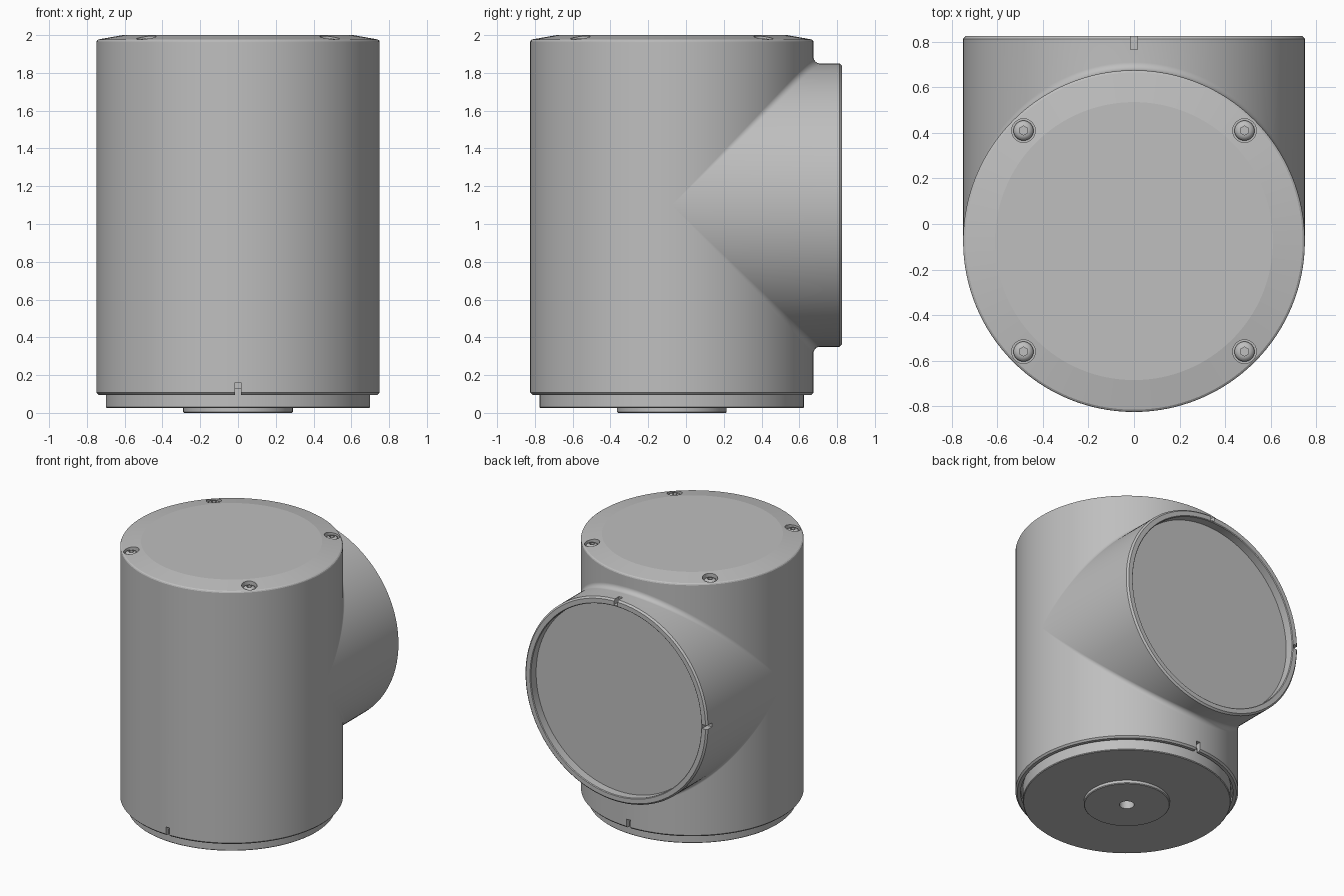
import bpy, bmesh
from math import sin, cos, pi, radians
from mathutils import Vector

SEG = 128            # segments around the large tubes
R = 0.75             # tube radius
FILLET = 0.035       # blend between body and side branch
AXIS_Y = -0.075      # body axis
BRANCH_Z = 1.1       # branch axis height
END_Y = 0.825        # branch mouth

if "Cube" in bpy.data.objects:
    bpy.data.objects.remove(bpy.data.objects["Cube"])

metal = bpy.data.materials.new("light_grey_metal")
metal.use_nodes = True
grey = (0.52, 0.52, 0.52, 1)
metal.diffuse_color = grey
metal.node_tree.nodes["Principled BSDF"].inputs["Base Color"].default_value = grey


def skin(name, rings):
    """Closed surface through a sequence of equal-length rings."""
    bm = bmesh.new()
    rows = [[bm.verts.new(p) for p in ring] for ring in rings]
    n = len(rows[0])
    for a, b in zip(rows, rows[1:]):
        for i in range(n):
            j = (i + 1) % n
            bm.faces.new((a[i], a[j], b[j], b[i]))
    bmesh.ops.remove_doubles(bm, verts=bm.verts, dist=1e-5)
    bmesh.ops.recalc_face_normals(bm, faces=bm.faces)
    mesh = bpy.data.meshes.new(name)
    bm.to_mesh(mesh)
    bm.free()
    mesh.materials.append(metal)
    obj = bpy.data.objects.new(name, mesh)
    bpy.context.collection.objects.link(obj)
    return obj


def lathe(name, profile, x=0, y=AXIS_Y, seg=SEG):
    turns = [2 * pi * i / seg for i in range(seg)]
    return skin(name, [[(x + r * cos(t), y + r * sin(t), z) for t in turns]
                       for r, z in profile])


def select(obj):
    bpy.ops.object.select_all(action='DESELECT')
    obj.select_set(True)
    bpy.context.view_layer.objects.active = obj


def cut(obj, cutter):
    mod = obj.modifiers.new("cut", 'BOOLEAN')
    mod.operation = 'DIFFERENCE'
    mod.solver = 'EXACT'
    mod.object = cutter
    select(obj)
    bpy.ops.object.modifier_apply(modifier=mod.name)
    bpy.data.objects.remove(cutter)


def box(centre, size):
    bpy.ops.mesh.primitive_cube_add(size=1, location=centre)
    obj = bpy.context.object
    obj.scale = size
    obj.hide_render = True
    obj.data.materials.append(metal)
    bpy.context.view_layer.update()
    return obj


def rod(centre, radius, depth, sides):
    bpy.ops.mesh.primitive_cylinder_add(vertices=sides, radius=radius,
                                        depth=depth, location=centre)
    obj = bpy.context.object
    obj.hide_render = True
    obj.data.materials.append(metal)
    return obj


def smooth(obj, angle):
    select(obj)
    bpy.ops.object.shade_smooth_by_angle(angle=radians(angle))


# Upright body with sloped top ring and a shallow recess underneath
body = lathe("body", [(0, 0.13), (0.715, 0.13), (0.715, 0.095), (0.738, 0.095),
                      (R, 0.107), (R, 1.965), (0.747, 1.972), (0.74, 1.977),
                      (0.61, 2.0), (0, 2.0)])

# Alignment slots in the bottom rim, front and back
for side in (-1, 1):
    cut(body, box((0, AXIS_Y + side * R, 0.12), (0.03, 0.08, 0.08)))

# Counterbored cover screws
for sx in (-1, 1):
    for sy in (-1, 1):
        x, y = sx * 0.485, AXIS_Y + sy * 0.485
        cut(body, rod((x, y, 2.0), 0.052, 0.1, 32))
        screw = lathe("cover_screw", [(0, 1.94), (0.044, 1.94), (0.044, 1.962),
                                      (0.038, 1.973), (0.026, 1.98), (0, 1.983)],
                      x, y, 32)
        cut(screw, rod((x, y, 1.99), 0.02, 0.05, 6))
        smooth(screw, 35)
smooth(body, 8)

# Base plug with raised hub and centre hole
base = lathe("base_plug", [(0, 0.06), (0.05, 0.06), (0.05, 0), (0.285, 0), (0.29, 0.005),
                           (0.29, 0.025), (0.695, 0.025), (0.7, 0.03),
                           (0.7, 0.14), (0, 0.14)])
smooth(base, 8)

# Side branch of equal radius, rolled into the body with a constant fillet
turns = [2 * pi * i / SEG for i in range(SEG)]
hub = Vector((0, AXIS_Y, BRANCH_Z))
STEPS = 14


def blend(t, k):
    c, s, reach = cos(t), sin(t), R + FILLET
    centre = Vector((reach * c, reach * abs(s), reach * s))
    to_body, to_branch = Vector((-c, -abs(s), 0)), Vector((-c, 0, -s))
    return hub + centre + FILLET * to_body.lerp(to_branch, k).normalized()


def mouth(r, y):
    return [(r * cos(t), y, BRANCH_Z + r * sin(t)) for t in turns]


rings = [[hub for t in turns]]
rings += [[blend(t, k / STEPS) for t in turns] for k in range(STEPS + 1)]
rings += [mouth(r, y) for r, y in ((R, END_Y - 0.012), (R - 0.012, END_Y),
                                   (0.705, END_Y), (0.7, END_Y - 0.005),
                                   (0.7, 0.76), (0, 0.76))]
branch = skin("side_branch", rings)

# Alignment slots in the branch rim, top and one side
cut(branch, box((0, 0.81, BRANCH_Z + R), (0.03, 0.09, 0.08)))
cut(branch, box((-R, 0.81, BRANCH_Z), (0.08, 0.09, 0.03)))
smooth(branch, 9)
